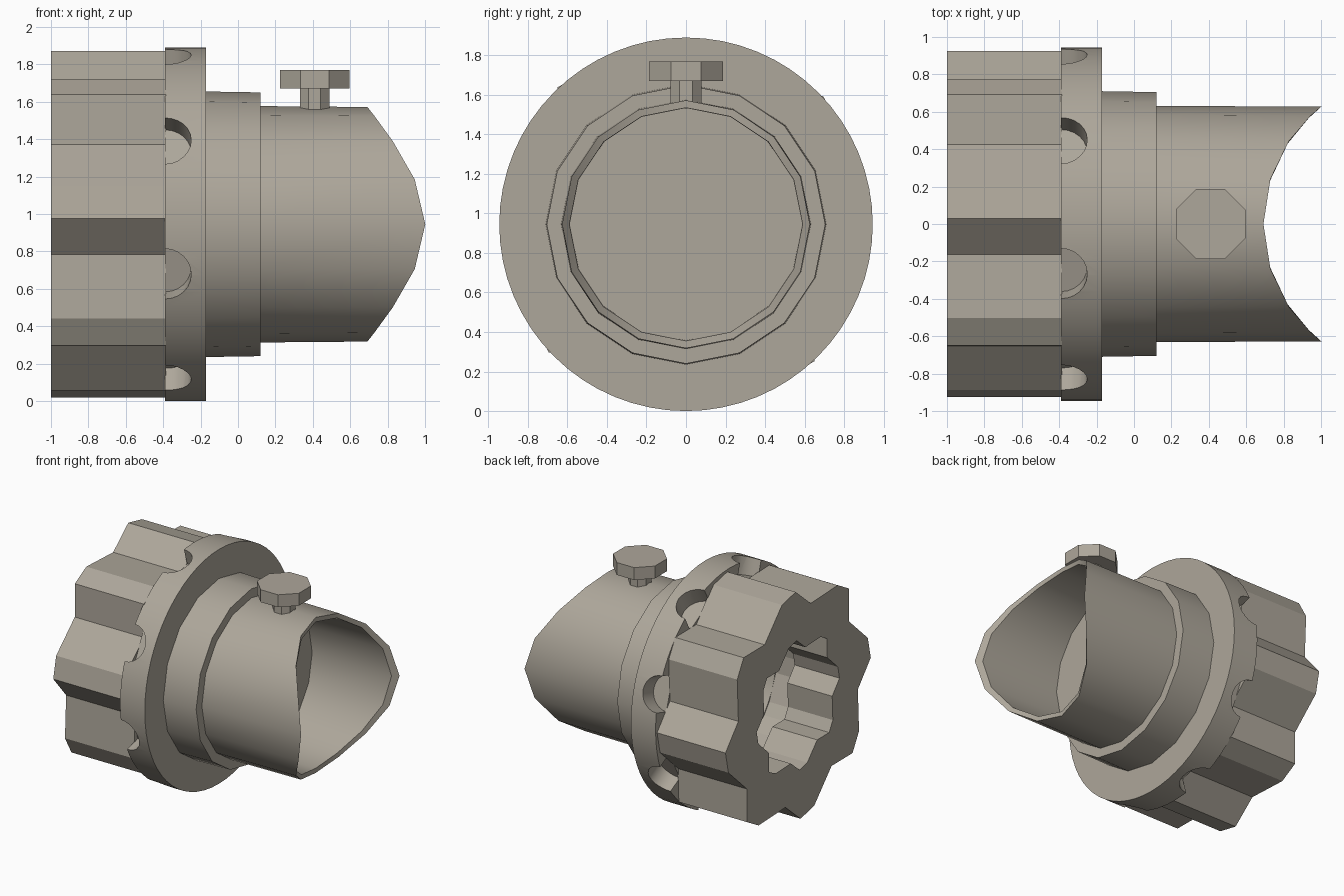
import bpy, bmesh, math
from mathutils import Matrix

if "Cube" in bpy.data.objects:
    bpy.data.objects.remove(bpy.data.objects["Cube"])

CZ = 0.945  # height of the main axis
grey = bpy.data.materials.new("warm grey")
grey.diffuse_color = (0.42, 0.385, 0.325, 1)
grey.use_nodes = True
grey.node_tree.nodes["Principled BSDF"].inputs["Base Color"].default_value = grey.diffuse_color


def point(x, r, deg):
    a = math.radians(deg)
    return (x, -r * math.cos(a), CZ + r * math.sin(a))


def add_loft(name, rings, close_loop=False, caps=False, smooth=None):
    """Skin a series of equal-length point rings."""
    bm = bmesh.new()
    vs = [[bm.verts.new(p) for p in ring] for ring in rings]
    pairs = list(zip(vs, vs[1:]))
    if close_loop:
        pairs.append((vs[-1], vs[0]))
    for a, b in pairs:
        n = len(a)
        for i in range(n):
            bm.faces.new((a[i], a[(i + 1) % n], b[(i + 1) % n], b[i]))
    if caps:
        bm.faces.new(vs[0])
        bm.faces.new(vs[-1])
    bmesh.ops.recalc_face_normals(bm, faces=bm.faces)
    mesh = bpy.data.meshes.new(name)
    bm.to_mesh(mesh)
    bm.free()
    ob = bpy.data.objects.new(name, mesh)
    bpy.context.collection.objects.link(ob)
    mesh.materials.append(grey)
    if smooth:
        shade(ob, smooth)
    return ob


def shade(ob, deg):
    bpy.ops.object.select_all(action='DESELECT')
    ob.select_set(True)
    bpy.context.view_layer.objects.active = ob
    bpy.ops.object.shade_smooth_by_angle(angle=math.radians(deg))


def circle(x, r, n):
    return [point(x, r, 360 * i / n) for i in range(n)]


def fishmouth(r, n=16):
    """Ring at the tube mouth, cut by an upright cylinder."""
    out = []
    for i in range(n):
        _, y, z = point(0, r, 360 * i / n)
        out.append((0.692 + 0.79 - math.sqrt(0.79 ** 2 - y * y), y, z))
    return out


# Grip: eight-toothed ring, matching smaller hole opening into a round cavity
TOOTH_PAIR = ((0.778, -12), (0.926, 1.9), (0.911, 13),
              (0.778, 33.2), (0.95, 46.9), (0.925, 57))


def teeth(x, s, round_r=None):
    return [point(x, round_r or r * s, a + 90 * k)
            for k in range(4) for r, a in TOOTH_PAIR]


add_loft("grip", [teeth(-1, 1), teeth(-0.385, 1), teeth(-0.385, 1, 0.6),
                  teeth(-0.6, 1, 0.6), teeth(-0.6, 0.57), teeth(-1, 0.57)],
         close_loop=True)

# Flange with eight round scallops on its back edge
flange = add_loft("flange", [circle(-0.39, 0.945, 64), circle(-0.17, 0.945, 64),
                             circle(-0.17, 0.59, 64), circle(-0.39, 0.59, 64)],
                  close_loop=True)
bm = bmesh.new()
for k in range(8):
    deg = 28.5 + 45 * k
    # cutter axis points outward along the spoke
    m = (Matrix.Translation(point(-0.39, 1.0, deg))
         @ Matrix.Rotation(math.pi / 2 - math.radians(deg), 4, 'X'))
    bmesh.ops.create_cone(bm, cap_ends=True, segments=24, radius1=0.14, radius2=0.14,
                          depth=0.4, matrix=m)
mesh = bpy.data.meshes.new("scallop_cutter")
bm.to_mesh(mesh)
bm.free()
mesh.materials.append(grey)
cutter = bpy.data.objects.new("scallop_cutter", mesh)
bpy.context.collection.objects.link(cutter)
cutter.hide_render = True
mod = flange.modifiers.new("scallops", 'BOOLEAN')
mod.operation, mod.solver, mod.object = 'DIFFERENCE', 'EXACT', cutter
bpy.context.view_layer.objects.active = flange
bpy.ops.object.modifier_apply(modifier=mod.name)
bpy.data.objects.remove(cutter)
shade(flange, 30)

# Collar
add_loft("collar", [circle(-0.18, 0.71, 16), circle(0.12, 0.705, 16),
                    circle(0.12, 0.59, 16), circle(-0.18, 0.59, 16)],
         close_loop=True, smooth=30)

# Tube with fishmouth end and a closed floor inside
add_loft("tube", [circle(0.1, 0.632, 16), fishmouth(0.627), fishmouth(0.59),
                  circle(0.25, 0.588, 16)], caps=True, smooth=30)


# Thumb screw: octagonal stem and head
def octagon(z, flat):
    r = flat / math.cos(math.pi / 8)
    return [(0.41 + r * math.cos((i + .5) * math.pi / 4),
             r * math.sin((i + .5) * math.pi / 4), z) for i in range(8)]


add_loft("screw_stem", [octagon(1.555, 0.078), octagon(1.68, 0.078)], caps=True)
add_loft("screw_head", [octagon(1.67, 0.186), octagon(1.77, 0.186)], caps=True)
